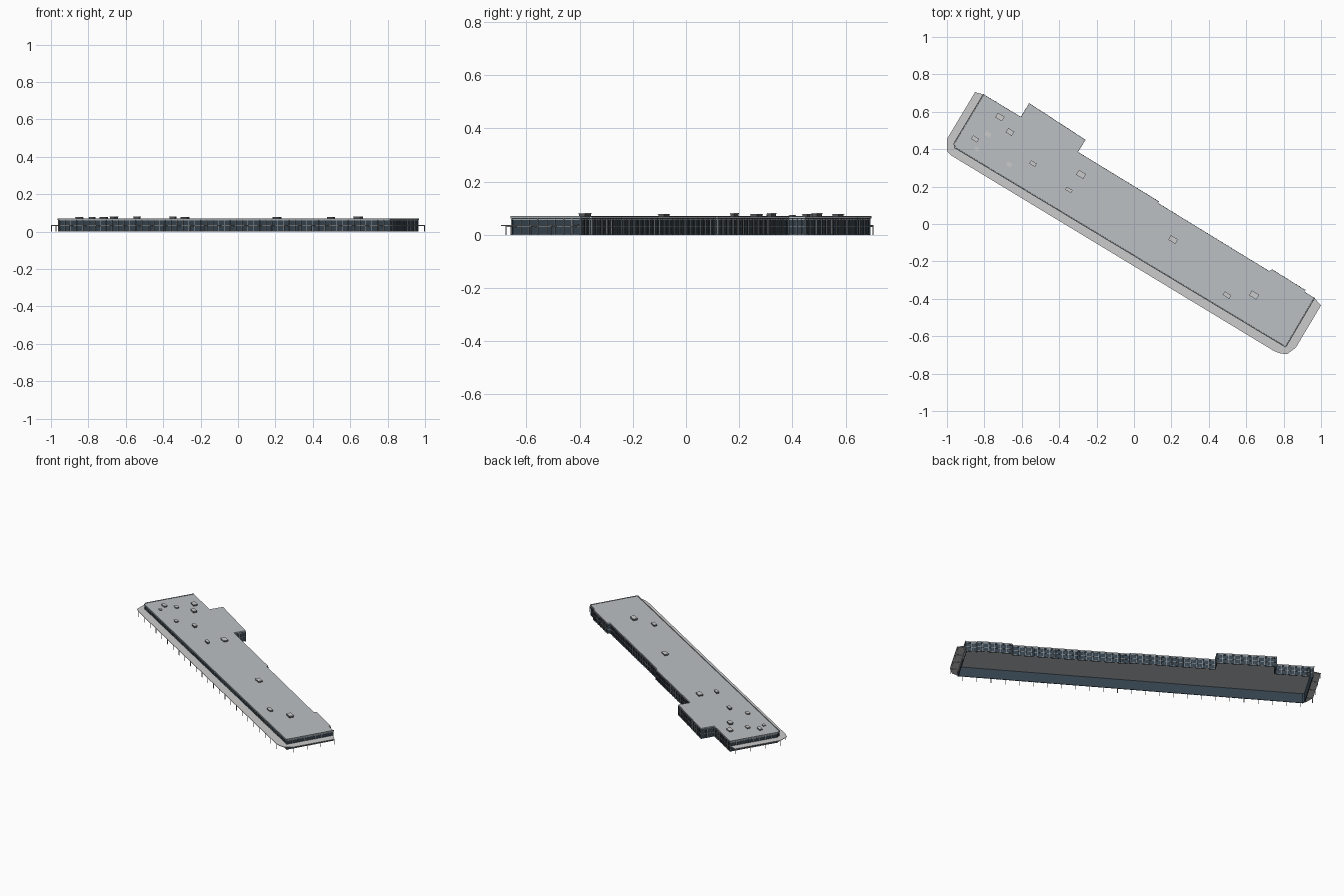
import bpy, bmesh, math
from mathutils import Vector, Matrix

if "Cube" in bpy.data.objects:
    bpy.data.objects.remove(bpy.data.objects["Cube"])

TILT = math.radians(-31.1)


def material(name, rgb):
    m = bpy.data.materials.new(name)
    m.diffuse_color = (*rgb, 1)
    m.use_nodes = True
    m.node_tree.nodes["Principled BSDF"].inputs["Base Color"].default_value = m.diffuse_color
    return m


GLASS = material("dark_glass", (0.035, 0.055, 0.075))
FRAME = material("frame_grey", (0.36, 0.39, 0.41))
FIN = material("fin_dark", (0.09, 0.10, 0.11))
ROOF = material("roof_grey", (0.50, 0.53, 0.55))
CANOPY = material("canopy_grey", (0.58, 0.59, 0.60))


def finish(name, bm, mat):
    bmesh.ops.recalc_face_normals(bm, faces=bm.faces)
    me = bpy.data.meshes.new(name)
    bm.to_mesh(me)
    bm.free()
    me.materials.append(mat)
    ob = bpy.data.objects.new(name, me)
    bpy.context.collection.objects.link(ob)
    return ob


def slab(name, outline, z0, z1, mat):
    bm = bmesh.new()
    f = bm.faces.new([bm.verts.new((x, y, z0)) for x, y in outline])
    r = bmesh.ops.extrude_face_region(bm, geom=[f], use_keep_orig=True)
    vs = [v for v in r["geom"] if isinstance(v, bmesh.types.BMVert)]
    bmesh.ops.translate(bm, verts=vs, vec=(0, 0, z1 - z0))
    return finish(name, bm, mat)


def box(bm, centre, size, angle):
    m = (Matrix.Translation(centre) @ Matrix.Rotation(angle, 4, 'Z')
         @ Matrix.Diagonal((*size, 1)))
    bmesh.ops.create_cube(bm, size=1, matrix=m)


def strip(bm, a, b, z0, z1, thick, out=0.0):
    # upright bar along a plan segment, pushed outward by "out"
    a, b = Vector(a), Vector(b)
    d = b - a
    n = Vector((d.y, -d.x)).normalized()
    c = (a + b) / 2 + n * out
    box(bm, (c.x, c.y, (z0 + z1) / 2), (d.length + thick, thick, z1 - z0),
        math.atan2(d.y, d.x))


def points_along(a, b, step):
    a, b = Vector(a), Vector(b)
    n = max(1, round((b - a).length / step))
    return [a.lerp(b, i / n) for i in range(n + 1)]


# plan of the building, counter-clockwise from the front left corner
plan = [(-.957, .41), (.81, -.655), (.963, -.395), (.91, -.362), (.915, -.353),
        (.738, -.243), (.722, -.252), (.128, .112), (.132, .121), (-.30, .385),
        (-.26, .45), (-.56, .645), (-.605, .572), (-.803, .692), (-.96, .43)]
edges = list(zip(plan, plan[1:] + plan[:1]))
street = {0, 1, 13, 14}          # edges sheltered by the canopy

# roof plate
slab("roof", plan, 0.063, 0.069, ROOF)

# glazed walls, floor and head rails, mullions
walls, rails, mullions, fins = (bmesh.new() for _ in range(4))
for i, (a, b) in enumerate(edges):
    strip(walls, a, b, 0, 0.063, 0.003, -0.003)
    for z in (0.001, 0.029, 0.056):
        strip(rails, a, b, z, z + 0.0025, 0.003, -0.001)
    d = Vector(b) - Vector(a)
    ang = math.atan2(d.y, d.x)
    if d.length < 0.03:
        continue
    for p in points_along(a, b, 0.037):
        box(mullions, (p.x, p.y, 0.0305), (0.0025, 0.004, 0.061), ang)
    if i not in street:
        for p in points_along(a, b, 0.0185):
            box(fins, (p.x, p.y, 0.0305), (0.002, 0.0035, 0.060), ang)
finish("glass_walls", walls, GLASS)
finish("wall_rails", rails, FRAME)
finish("wall_mullions", mullions, FRAME)
finish("rear_fins", fins, FIN)

# raised eave edge along the sheltered sides
bm = bmesh.new()
for i in street:
    strip(bm, *edges[i], 0.062, 0.071, 0.004, 0.003)
finish("eave_edge", bm, FRAME)

# wraparound canopy
outer = [(-.85, .705), (-1, .455), (-1, .39), (-.975, .365), (.75, -.68),
         (.785, -.693), (.82, -.695), (.866, -.66), (1, -.435)]
inner = [plan[2], plan[1], plan[0], plan[14], plan[13]]
slab("canopy", outer + inner, 0.033, 0.036, CANOPY)

# canopy posts and the arms tying them to the wall
bm = bmesh.new()
runs = [(outer[0], outer[1], (.86, -.51)), (outer[3], outer[4], (.516, .856)),
        (outer[7], outer[8], (-.86, .51))]
for a, b, n in runs:
    n = Vector(n)
    for p in points_along(a, b, 0.085):
        q = p + n * 0.004
        box(bm, (q.x, q.y, 0.0165), (0.003, 0.003, 0.033), TILT)
        strip(bm, q, q + n * 0.04, 0.030, 0.033, 0.002)
finish("canopy_posts", bm, FRAME)

# rooftop plant units: x, y, length, width, top
units = [(-.717, .572, .042, .028, .079), (-.78, .479, .032, .022, .077),
         (-.85, .455, .038, .022, .078), (-.84, .40, .024, .018, .075),
         (-.663, .492, .038, .026, .081), (-.668, .318, .028, .022, .077),
         (-.54, .323, .036, .020, .081), (-.348, .182, .036, .018, .081),
         (-.283, .265, .044, .030, .079), (.209, -.083, .044, .028, .079),
         (.497, -.38, .042, .022, .079), (.642, -.38, .046, .030, .081)]
bm, caps = bmesh.new(), bmesh.new()
for x, y, l, w, top in units:
    box(bm, (x, y, (0.068 + top - 0.002) / 2), (l - .003, w - .003, top - 0.070), TILT)
    box(caps, (x, y, top - 0.001), (l, w, 0.002), TILT)
finish("rooftop_units", bm, FIN)
finish("rooftop_unit_caps", caps, CANOPY)
